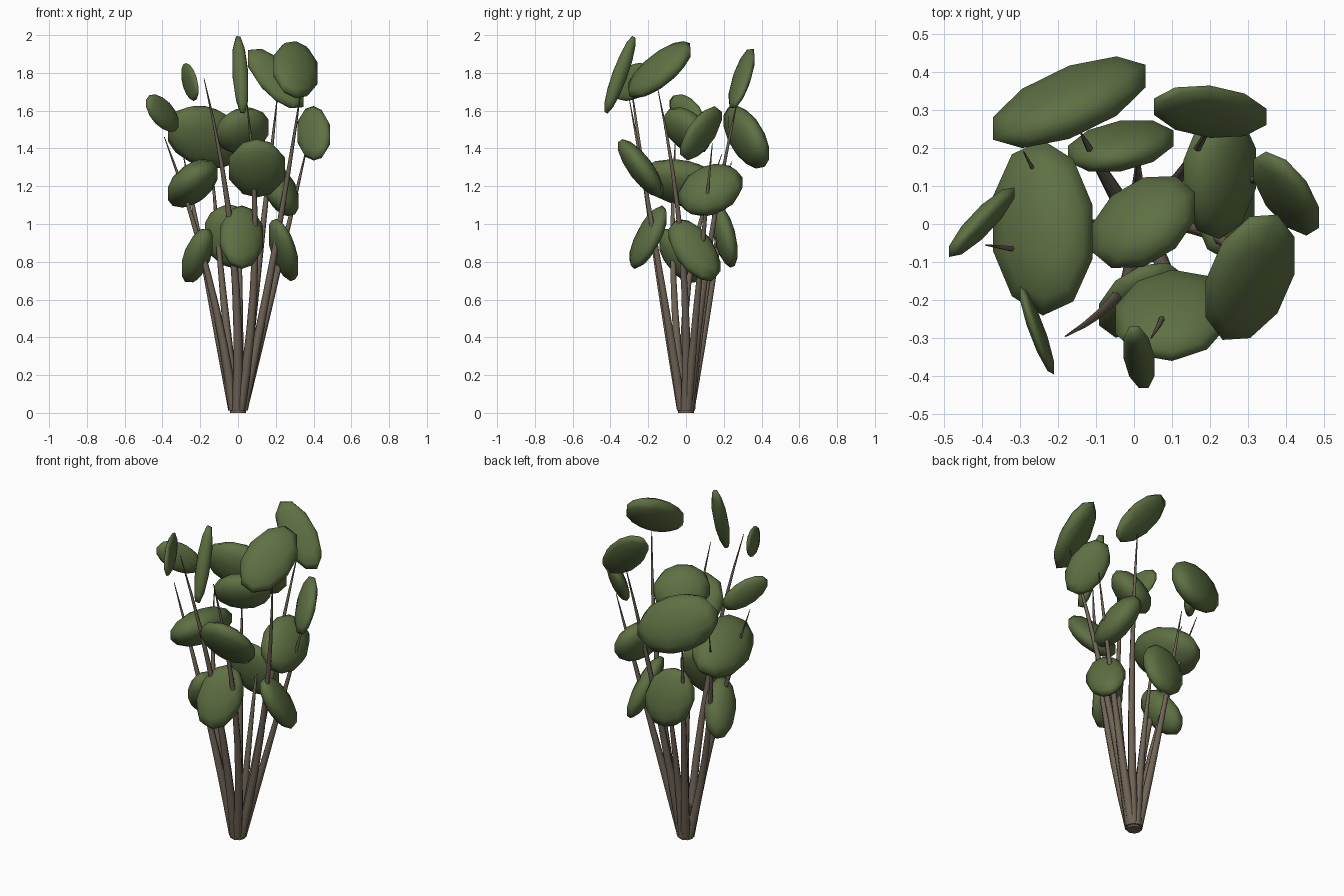
import bpy, bmesh, math
from mathutils import Matrix, Vector

if "Cube" in bpy.data.objects:
    bpy.data.objects.remove(bpy.data.objects["Cube"])


def material(name, rgb):
    m = bpy.data.materials.new(name)
    m.diffuse_color = (*rgb, 1)
    m.use_nodes = True
    m.node_tree.nodes["Principled BSDF"].inputs["Base Color"].default_value = m.diffuse_color
    return m


GREEN = material("leaf green", (0.112, 0.162, 0.056))
BROWN = material("bark brown", (0.16, 0.127, 0.093))


def add_object(name, bm, mat):
    bmesh.ops.recalc_face_normals(bm, faces=bm.faces)
    for f in bm.faces:
        f.smooth = True
    mesh = bpy.data.meshes.new(name)
    bm.to_mesh(mesh)
    bm.free()
    mesh.materials.append(mat)
    obj = bpy.data.objects.new(name, mesh)
    bpy.context.collection.objects.link(obj)
    return obj


def sharpen(obj, degrees):
    bpy.context.view_layer.objects.active = obj
    obj.select_set(True)
    bpy.ops.object.shade_smooth_by_angle(angle=math.radians(degrees))
    obj.select_set(False)


def leaf(name, center, half, tilt):
    """Flat oval pad: a low-poly ball sheared to half extents and xy, xz, yz tilts."""
    xy, xz, yz = tilt
    l22 = math.sqrt(1 - xy * xy)
    l32 = (yz - xz * xy) / l22
    l33 = math.sqrt(max(0.03, 1 - xz * xz - l32 * l32))
    shear = Matrix(((1, 0, 0), (xy, l22, 0), (xz, l32, l33)))
    shape = Matrix.Diagonal(Vector(half) * 1.03) @ shear
    bm = bmesh.new()
    bmesh.ops.create_uvsphere(bm, u_segments=10, v_segments=7, radius=1)
    for v in bm.verts:
        v.co = shape @ v.co + Vector(center)
    return add_object(name, bm, GREEN)


def stem(name, mid, tip, sides=6, steps=8):
    """Tapered twig from the gathered base, curving through mid to its tip."""
    mid, tip = Vector(mid), Vector(tip)
    base = Vector((mid.x, mid.y, 0)).normalized() * 0.024 + Vector((0, 0, 0.012))
    tm = (mid.z - base.z) / (tip.z - base.z)
    handle = (mid - base * (1 - tm) ** 2 - tip * tm ** 2) / (2 * tm * (1 - tm))
    bm = bmesh.new()
    rings = []
    for i in range(steps + 1):
        t = i / steps
        p = base * (1 - t) ** 2 + handle * 2 * t * (1 - t) + tip * t * t
        r = 0.026 * (1 - t) ** 0.75 + 0.002
        rings.append([bm.verts.new(p + Vector((r * math.cos(a), r * math.sin(a), 0)))
                      for a in (2 * math.pi * k / sides for k in range(sides))])
    for lo, hi in zip(rings, rings[1:]):
        for k in range(sides):
            n = (k + 1) % sides
            bm.faces.new((lo[k], lo[n], hi[n], hi[k]))
    bm.faces.new(rings[0])
    bm.faces.new(rings[-1])
    sharpen(add_object(name, bm, BROWN), 65)


# Leaves: center, half extents, tilts
LEAVES = [
    ((-0.17, 0.32, 1.46), (0.21, 0.12, 0.163), (0.6, -0.22, -0.52)),
    ((0.20, 0.295, 1.77), (0.155, 0.07, 0.16), (-0.2, -0.7, 0.7)),
    ((-0.24, -0.01, 1.215), (0.137, 0.23, 0.125), (-0.05, 0.45, -0.3)),
    ((0.225, 0.13, 1.18), (0.10, 0.17, 0.135), (0.1, -0.45, 0.25)),
    ((0.40, 0.08, 1.48), (0.09, 0.11, 0.14), (-0.6, -0.05, 0.65)),
    ((0.305, -0.14, 1.817), (0.122, 0.17, 0.148), (0.35, -0.13, 0.72)),
    ((0.10, -0.24, 1.295), (0.155, 0.12, 0.15), (0.1, 0.0, -0.77)),
    ((0.013, -0.35, 1.79), (0.043, 0.085, 0.207), (-0.3, -0.3, 0.87)),
    ((0.025, 0.005, 1.495), (0.142, 0.125, 0.12), (0.35, 0.15, -0.4)),
    ((-0.40, 0.005, 1.587), (0.09, 0.093, 0.098), (0.87, -0.55, -0.45)),
    ((-0.255, -0.28, 1.752), (0.047, 0.117, 0.098), (-0.88, -0.45, 0.35)),
    ((-0.035, 0.205, 0.935), (0.145, 0.07, 0.163), (0.3, -0.1, -0.52)),
    ((0.02, -0.20, 0.93), (0.117, 0.10, 0.163), (0.4, 0.0, 0.7)),
    ((-0.215, -0.02, 0.833), (0.085, 0.125, 0.143), (-0.25, 0.5, -0.5)),
    ((0.24, 0.045, 0.862), (0.08, 0.137, 0.162), (0.0, -0.53, -0.53)),
]

# Stems: a point on the way, then the tip
STEMS = [
    ((-0.19, 0.04, 0.85), (-0.29, 0.19, 1.37)),
    ((0.12, 0.125, 0.88), (0.21, 0.28, 1.69)),
    ((-0.19, -0.07, 0.85), (-0.39, -0.055, 1.46)),
    ((0.25, 0.09, 0.92), (0.37, 0.14, 1.43)),
    ((0.22, -0.035, 1.00), (0.335, -0.15, 1.72)),
    ((0.09, -0.19, 1.05), (0.045, -0.30, 1.66)),
    ((-0.045, -0.19, 1.03), (-0.18, -0.295, 1.77)),
    ((-0.09, 0.15, 0.75), (-0.14, 0.24, 1.33)),
    ((0.01, 0.11, 0.65), (0.01, 0.18, 1.02)),
]

for i, (center, half, tilt) in enumerate(LEAVES, 1):
    leaf(f"leaf_{i}", center, half, tilt)
for i, (mid, tip) in enumerate(STEMS, 1):
    stem(f"stem_{i}", mid, tip)

# Gathered foot of the stems
bm = bmesh.new()
bmesh.ops.create_cone(bm, cap_ends=True, segments=8, radius1=0.042, radius2=0.03,
                      depth=0.19, matrix=Matrix.Translation((0, 0, 0.095)))
sharpen(add_object("stem_base", bm, BROWN), 50)
